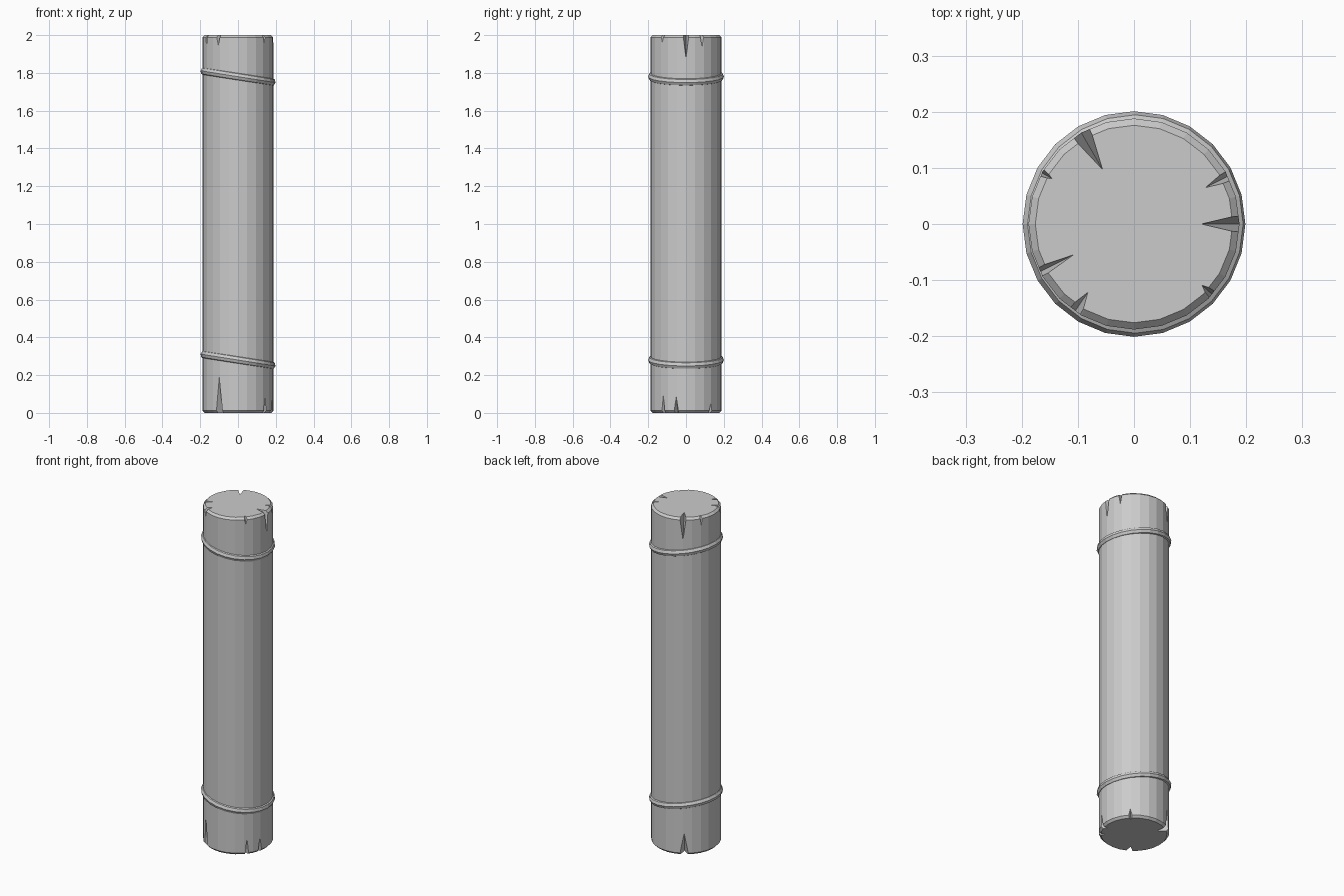
import bpy, bmesh, math
from mathutils import Vector, Matrix

if "Cube" in bpy.data.objects:
    bpy.data.objects.remove(bpy.data.objects["Cube"])

RADIUS, HEIGHT, SIDES, CHAMFER = 0.188, 2.0, 24, 0.012

grey = bpy.data.materials.new("plain grey")
grey.use_nodes = True
colour = (0.6, 0.6, 0.6, 1)
grey.diffuse_color = colour
grey.node_tree.nodes["Principled BSDF"].inputs["Base Color"].default_value = colour


def add_object(name, bm):
    bmesh.ops.recalc_face_normals(bm, faces=bm.faces)
    mesh = bpy.data.meshes.new(name)
    bm.to_mesh(mesh)
    bm.free()
    mesh.materials.append(grey)
    obj = bpy.data.objects.new(name, mesh)
    bpy.context.collection.objects.link(obj)
    return obj


def add_notch(bm, degrees, inner, half_width, depth, top):
    """Wedge whose valley runs from the end face out to the side wall."""
    end, way = (HEIGHT, -1) if top else (0, 1)
    apex = Vector((inner, 0, end))
    foot = Vector((RADIUS, 0, end + way * depth))
    middle = (apex + foot) / 2
    turn = Matrix.Rotation(math.radians(degrees), 3, "Z")
    points = [apex, foot]
    for side in (-1, 1):
        mouth = Vector((RADIUS, side * half_width, end))
        points.append(middle + (mouth - middle) * 2)
    verts = [bm.verts.new(turn @ p) for p in points]
    for a, b, c in ((0, 1, 2), (0, 3, 1), (0, 2, 3), (1, 3, 2)):
        bm.faces.new((verts[a], verts[b], verts[c]))


# Post with chamfered ends
bm = bmesh.new()
bmesh.ops.create_cone(bm, cap_ends=True, segments=SIDES, radius1=RADIUS,
                      radius2=RADIUS, depth=HEIGHT,
                      matrix=Matrix.Translation((0, 0, HEIGHT / 2)))
rims = [e for e in bm.edges if abs(e.verts[0].co.z - e.verts[1].co.z) < 0.01]
bmesh.ops.bevel(bm, geom=rims, offset=CHAMFER, segments=1, affect="EDGES")
post = add_object("post", bm)

# Splits in both ends: angle, inner radius, half width, depth
top_splits = [(0, 0.12, 0.016, 0.125), (27, 0.143, 0.011, 0.065),
              (120, 0.112, 0.018, 0.13), (151, 0.167, 0.009, 0.05),
              (207, 0.121, 0.010, 0.065), (236, 0.147, 0.014, 0.055),
              (318, 0.163, 0.011, 0.04)]
bottom_splits = [(44, 0.16, 0.013, 0.05), (122, 0.13, 0.026, 0.13),
                 (238, 0.13, 0.021, 0.19), (320, 0.15, 0.011, 0.1),
                 (344, 0.15, 0.014, 0.085)]
bm = bmesh.new()
for splits, top in ((top_splits, True), (bottom_splits, False)):
    for split in splits:
        add_notch(bm, *split, top)
cutter = add_object("split_cutter", bm)
cutter.hide_render = True
cutter.hide_set(True)
cut = post.modifiers.new("splits", "BOOLEAN")
cut.operation, cut.solver, cut.object = "DIFFERENCE", "EXACT", cutter

# Tilted bands near each end
for name, z in (("lower_band", 0.28), ("upper_band", 1.78)):
    bpy.ops.mesh.primitive_torus_add(
        major_segments=SIDES, minor_segments=8, major_radius=0.179,
        minor_radius=0.022, location=(0, 0, z), rotation=(0, math.radians(9), 0))
    band = bpy.context.object
    band.name = name
    band.data.materials.append(grey)
    bpy.ops.object.shade_flat()
